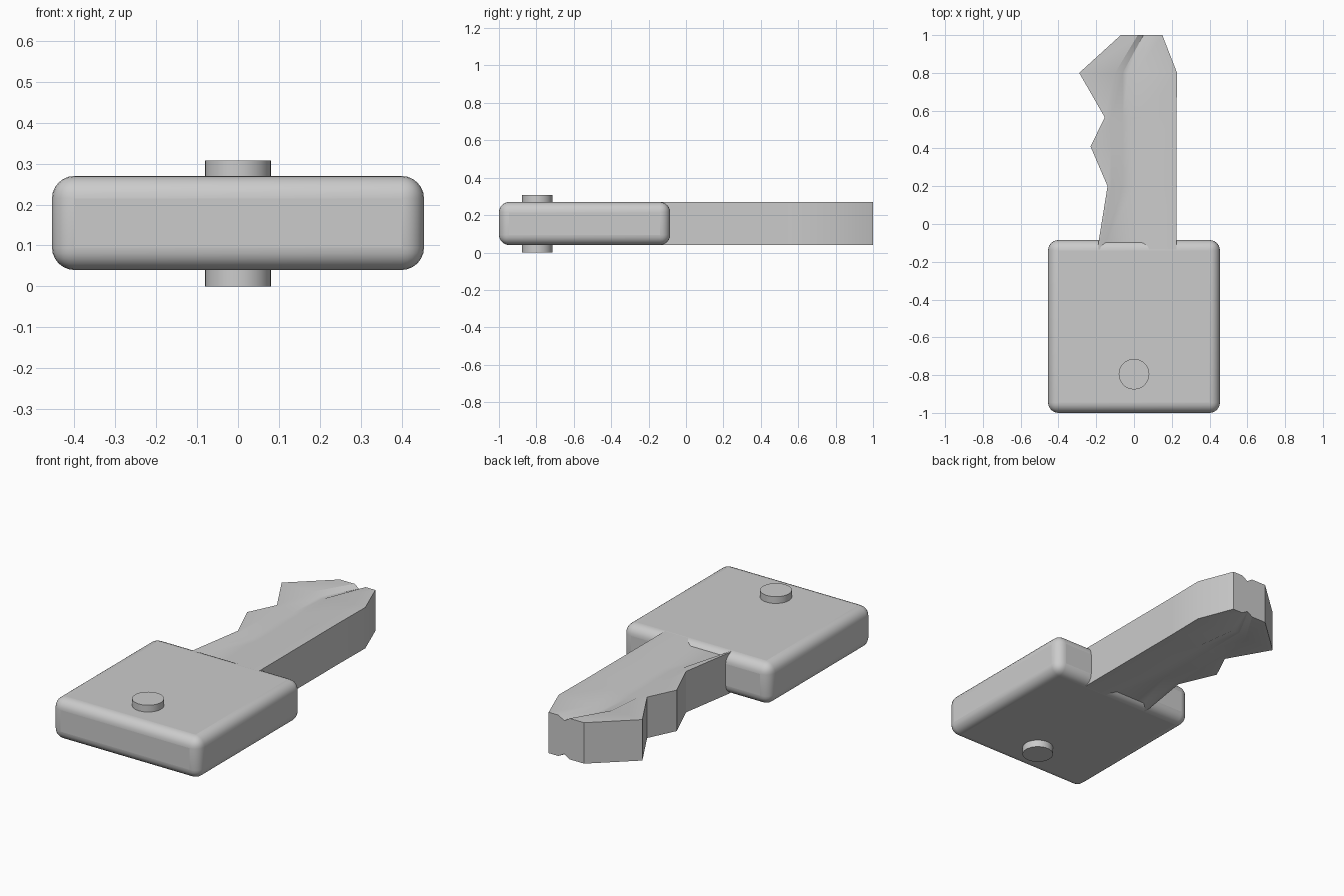
import bpy, bmesh
from math import radians

if "Cube" in bpy.data.objects:
    bpy.data.objects.remove(bpy.data.objects["Cube"])


def smooth(ob, angle=30):
    bpy.ops.object.select_all(action='DESELECT')
    ob.select_set(True)
    bpy.context.view_layer.objects.active = ob
    bpy.ops.object.shade_smooth_by_angle(angle=radians(angle))


Z_LOW, Z_HIGH = 0.04, 0.27
Z_MID = (Z_LOW + Z_HIGH) / 2

# Handle: rounded slab
bpy.ops.mesh.primitive_cube_add(size=1, location=(0, -0.5425, Z_MID))
handle = bpy.context.object
handle.name = "handle"
handle.scale = (0.91, 0.915, Z_HIGH - Z_LOW)
bpy.ops.object.transform_apply(location=False, rotation=False, scale=True)
bevel = handle.modifiers.new("rounding", 'BEVEL')
bevel.width = 0.055
bevel.segments = 6
smooth(handle)

# Pin through the handle
bpy.ops.mesh.primitive_cylinder_add(vertices=32, radius=0.081, depth=0.308,
                                    location=(0, -0.795, 0.154))
pin = bpy.context.object
pin.name = "handle_pin"
smooth(pin)

# Blade stations: y, left edge, groove rim, groove floor (two), groove rim, right edge
stations = [
    (-0.35, -0.19, -0.18, -0.15, 0.04, 0.08, 0.225),
    (-0.11, -0.19, -0.18, -0.15, 0.04, 0.08, 0.225),
    (0.20, -0.14, -0.12, -0.06, 0.00, 0.05, 0.225),
    (0.41, -0.23, -0.12, -0.06, 0.00, 0.05, 0.225),
    (0.565, -0.155, -0.12, -0.06, -0.01, 0.04, 0.225),
    (0.80, -0.29, -0.10, -0.06, -0.03, 0.01, 0.228),
    (1.00, -0.07, 0.02, 0.05, 0.055, 0.09, 0.15),
]
half = (Z_HIGH - Z_LOW) / 2 - 0.0005
depths = (0, 0, 0.02, 0.02, 0, 0)

bm = bmesh.new()
rings = []
for y, *xs in stations:
    top = [bm.verts.new((x, y, Z_MID + half - d)) for x, d in zip(xs, depths)]
    low = [bm.verts.new((x, y, Z_MID - half + d)) for x, d in zip(xs, depths)]
    rings.append(top + low[::-1])
for a, b in zip(rings, rings[1:]):
    for i in range(len(a)):
        j = (i + 1) % len(a)
        bm.faces.new((a[i], a[j], b[j], b[i]))
bm.faces.new(rings[0])
bm.faces.new(rings[-1])
bmesh.ops.recalc_face_normals(bm, faces=bm.faces)
mesh = bpy.data.meshes.new("blade")
bm.to_mesh(mesh)
bm.free()
blade = bpy.data.objects.new("blade", mesh)
bpy.context.collection.objects.link(blade)
smooth(blade)
